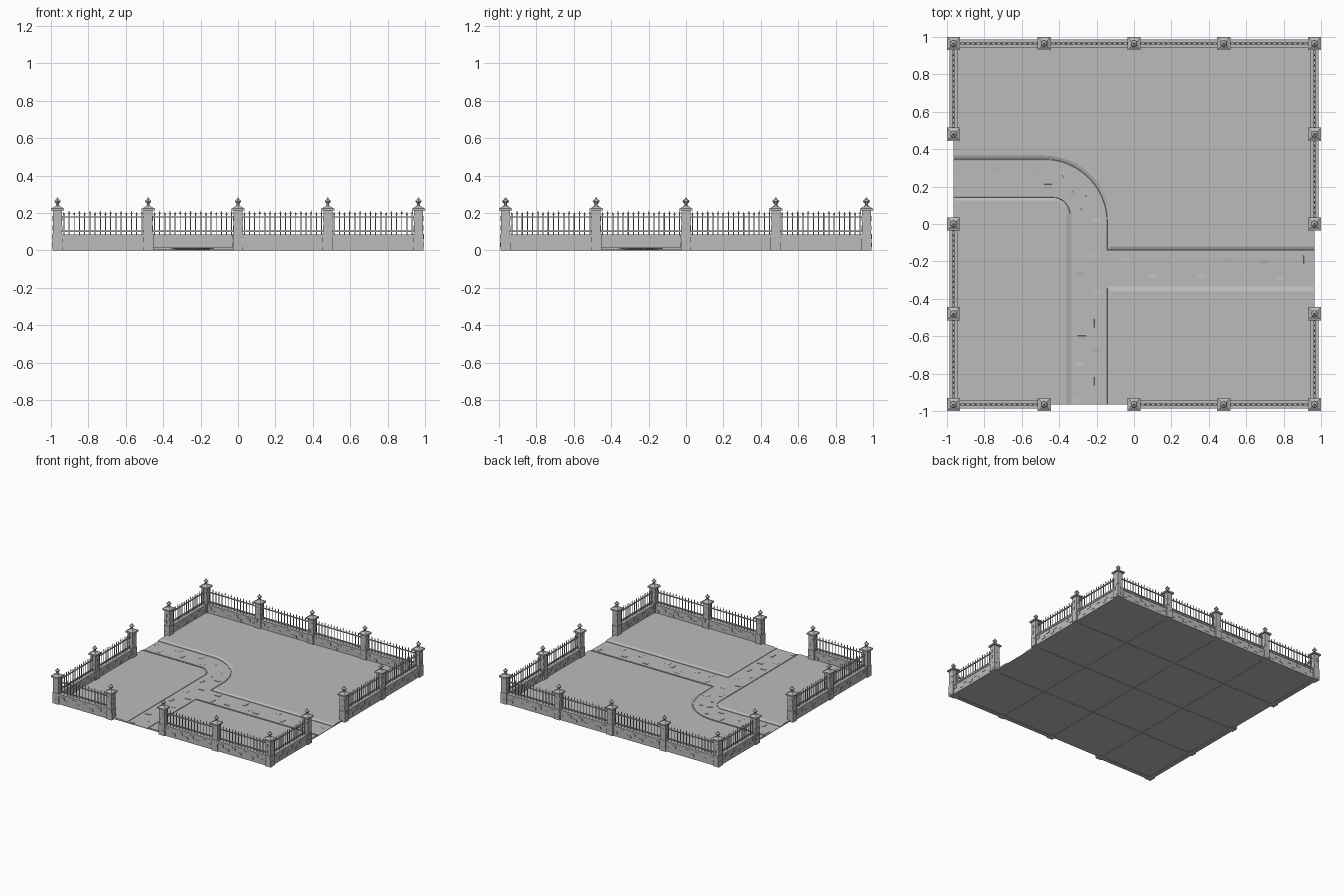
import bpy, bmesh, math, random
from mathutils import Vector, Matrix

if "Cube" in bpy.data.objects:
    bpy.data.objects.remove(bpy.data.objects["Cube"])
rng = random.Random(4)
E, M = 0.965, 0.48                      # border line and mid post spacing
STOPS = [-E, -M, 0, M, E]

stone = bpy.data.materials.new("stone grey")
stone.use_nodes = True
stone.diffuse_color = (0.5, 0.5, 0.5, 1)
stone.node_tree.nodes["Principled BSDF"].inputs["Base Color"].default_value = (0.5, 0.5, 0.5, 1)


def finish(name, bm):
    bmesh.ops.recalc_face_normals(bm, faces=bm.faces)
    me = bpy.data.meshes.new(name)
    bm.to_mesh(me)
    bm.free()
    me.materials.append(stone)
    ob = bpy.data.objects.new(name, me)
    bpy.context.collection.objects.link(ob)
    return ob


def box(bm, pos, size, rot=Matrix()):
    mat = Matrix.Translation(pos) @ rot @ Matrix.Diagonal((*size, 1))
    return bmesh.ops.create_cube(bm, size=1, matrix=mat)["verts"]


def cone(bm, x, y, z0, z1, r0, r1, sides=6):
    bmesh.ops.create_cone(bm, cap_ends=True, segments=sides, radius1=r0, radius2=r1,
                          depth=z1 - z0, matrix=Matrix.Translation((x, y, (z0 + z1) / 2)))


def arc(cx, cy, r, a0, a1, n=8):
    angles = [math.radians(a0 + (a1 - a0) * i / n) for i in range(n + 1)]
    return [(cx + r * math.cos(a), cy + r * math.sin(a)) for a in angles]


def offset(line, d):
    # mitred shift of an open line to its left
    pts, out = [Vector(p) for p in line], []
    for i, p in enumerate(pts):
        dirs = []
        if i:
            dirs.append((p - pts[i - 1]).normalized())
        if i < len(pts) - 1:
            dirs.append((pts[i + 1] - p).normalized())
        norms = [Vector((-t.y, t.x)) for t in dirs]
        n = sum(norms, Vector((0, 0))).normalized()
        out.append(p + n * d / n.dot(norms[0]))
    return out


# Path bed, with thin seams underneath
bm = bmesh.new()
box(bm, (0, 0, 0.004), (2 * E, 2 * E, 0.004))
finish("path_bed", bm)
bm = bmesh.new()
for s in STOPS[1:-1]:
    box(bm, (s, 0, 0.0015), (0.006, 2 * E, 0.003))
    box(bm, (0, s, 0.0015), (2 * E, 0.006, 0.003))
finish("ground_seams", bm)

# Lawns: a kerb step and a soft bank along the path, flat beyond it
def lawn(name, edge, corners):
    bm = bmesh.new()
    rows = []
    for d, z in ((0, 0.003), (0, 0.010), (0.006, 0.012), (0.008, 0.008), (0.025, 0.015)):
        rows.append([bm.verts.new((max(-E, min(E, p.x)), max(-E, min(E, p.y)), z))
                     for p in offset(edge, d)])
    for a, b in zip(rows, rows[1:]):
        for i in range(len(a) - 1):
            bm.faces.new((a[i], a[i + 1], b[i + 1], b[i]))
    far = [bm.verts.new((x, y, 0.015)) for x, y in corners]
    low = [bm.verts.new((x, y, 0.003)) for x, y in corners]
    bm.faces.new(rows[-1] + far)
    bm.faces.new((rows[0] + low)[::-1])
    for i in range(len(far) - 1):
        bm.faces.new((far[i], far[i + 1], low[i + 1], low[i]))
    bm.faces.new([r[-1] for r in rows] + [far[0], low[0]])
    bm.faces.new([r[0] for r in rows] + [far[-1], low[-1]])
    finish(name, bm)


lawn("lawn_back", [(-E, 0.34)] + arc(-M, 0.01, 0.33, 90, 0, 12) + [(-0.15, -0.145), (E, -0.145)],
     [(E, E), (-E, E)])
lawn("lawn_front_right", [(-0.335, -E)] + arc(-0.435, 0.05, 0.1, 0, 90) + [(-E, 0.15)],
     [(-E, -E)])
lawn("lawn_front_left", [(E, -0.335), (-0.15, -0.335), (-0.15, -E)], [(E, -E)])

# Paving stones, slightly tipped out of the path
bm = bmesh.new()
spots = [(-.94, .29), (-.85, .2), (-.74, .29), (-.66, .22), (-.53, .29), (-.46, .2), (-.37, .26),
         (-.33, .16), (-.25, .16), (-.29, .07), (-.2, .02), (-.29, -.05), (-.21, -.17),
         (-.29, -.26), (-.2, -.36), (-.29, -.45), (-.2, -.53), (-.28, -.61), (-.2, -.68),
         (-.29, -.75), (-.2, -.84), (-.3, -.94), (-.05, -.19), (-.03, -.29), (.1, -.28),
         (.21, -.2), (.3, -.26), (.36, -.28), (.5, -.19), (.6, -.28), (.7, -.2), (.78, -.29), (.92, -.19)]
for x, y in spots:
    turn = rng.choice((0, 90)) + (35 if y > 0.04 and -0.4 < x < -0.2 else 0)
    tilt = Matrix.Rotation(rng.choice((-0.1, 0.1)), 4, "Y")
    rot = Matrix.Rotation(math.radians(turn), 4, "Z") @ tilt
    box(bm, (x, y, 0.006), (0.025, 0.045, 0.004), rot)
finish("paving_stones", bm)


# Gate posts: tapered foot, shaft, stepped cap and lathed finial
def post(bm, x, y):
    box(bm, (x, y, 0.045), (0.054, 0.054, 0.09))
    box(bm, (x, y, 0.15), (0.048, 0.048, 0.13))
    box(bm, (x, y, 0.219), (0.07, 0.07, 0.012))
    cap = box(bm, (x, y, 0.23), (0.06, 0.06, 0.01))
    for v in cap:
        if v.co.z > 0.23:
            v.co.x, v.co.y = x + (v.co.x - x) * 0.5, y + (v.co.y - y) * 0.5
    profile = [(0.016, 0.234), (0.008, 0.241), (0.008, 0.248), (0.019, 0.262),
               (0.015, 0.269), (0.006, 0.274), (0.003, 0.283)]
    for (r0, z0), (r1, z1) in zip(profile, profile[1:]):
        cone(bm, x, y, z0, z1, r0, r1)
    for k in range(4):
        turn = Matrix.Rotation(k * math.pi / 2, 4, "Z")
        for z in (0.03, 0.075, 0.12, 0.17):
            side = rng.choice((-0.012, 0.012))
            depth = 0.0272 if z < 0.09 else 0.0242
            p = Vector((x, y, z)) + turn @ Vector((side, -depth, 0))
            box(bm, p, (0.022, 0.003, 0.026), turn)


bm = bmesh.new()
for x in STOPS:
    for y in STOPS:
        if E in (abs(x), abs(y)):
            post(bm, x, y)
finish("stone_posts", bm)

# Border runs, leaving the three path openings free
runs = [((a, E), (b, E)) for a, b in zip(STOPS, STOPS[1:])]
runs += [((a, -E), (b, -E)) for a, b in zip(STOPS, STOPS[1:]) if a != -M]
runs += [((-E, a), (-E, b)) for a, b in zip(STOPS, STOPS[1:]) if a != 0]
runs += [((E, a), (E, b)) for a, b in zip(STOPS, STOPS[1:]) if a != -M]
walls, bricks, fence = bmesh.new(), bmesh.new(), bmesh.new()
for a, b in runs:
    a, b = Vector((*a, 0)), Vector((*b, 0))
    mid, length = (a + b) / 2, (b - a).length - 0.04
    along = (b - a).normalized()
    rot = Matrix.Rotation(math.atan2(along.y, along.x), 4, "Z")
    out = rot @ Vector((0, 1, 0))

    def bar(bm, t, s, z, size):
        return box(bm, mid + along * t + out * s + Vector((0, 0, z)), size, rot)

    # Low wall with coping and raised bricks on both faces
    bar(walls, 0, 0, 0.036, (length, 0.034, 0.072))
    bar(walls, 0, 0, 0.078, (length, 0.042, 0.012))
    for side in (-1, 1):
        for i in range(8):
            t = (i - 3.5) * length / 8 + rng.uniform(-0.012, 0.012)
            z = 0.03 if i % 2 else 0.054
            bar(bricks, t, side * 0.017, z, (rng.uniform(0.028, 0.042), 0.005, 0.022))
    # Railing with spear-tipped bars
    for z in (0.102, 0.178):
        bar(fence, 0, 0, z, (length, 0.009, 0.006))
    n = 16
    for i in range(n):
        p = mid + along * ((i + 0.5) / n - 0.5) * length
        top = 0.198 if i % 2 else 0.192
        cone(fence, p.x, p.y, 0.084, top, 0.003, 0.003)
        cone(fence, p.x, p.y, top - 0.004, top + 0.014, 0.006, 0.0005, 4)
finish("boundary_walls", walls)
finish("wall_bricks", bricks)
finish("iron_railings", fence)
